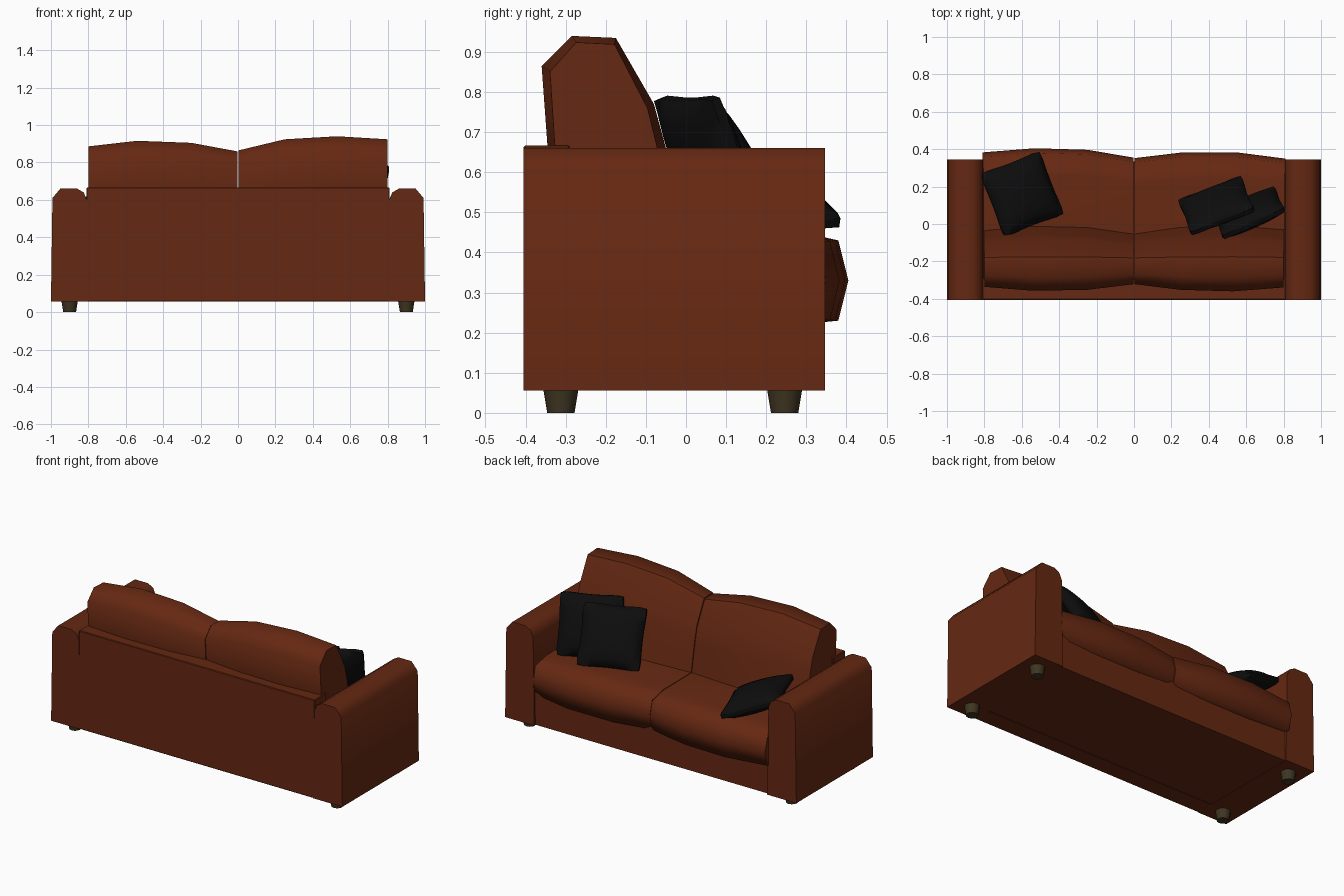
import bpy, bmesh, math
from mathutils import Matrix, Vector

if "Cube" in bpy.data.objects:
    bpy.data.objects.remove(bpy.data.objects["Cube"])


def material(name, rgb):
    m = bpy.data.materials.new(name)
    m.diffuse_color = (*rgb, 1)
    m.use_nodes = True
    m.node_tree.nodes["Principled BSDF"].inputs["Base Color"].default_value = m.diffuse_color
    return m


LEATHER = material("rust brown leather", (0.13, 0.021, 0.006))
BLACK = material("black fabric", (0.004, 0.004, 0.004))
WOOD = material("dark wood", (0.05, 0.037, 0.016))


def finish(bm, name, mat, angle=40):
    bmesh.ops.recalc_face_normals(bm, faces=bm.faces)
    me = bpy.data.meshes.new(name)
    bm.to_mesh(me)
    bm.free()
    me.materials.append(mat)
    ob = bpy.data.objects.new(name, me)
    bpy.context.collection.objects.link(ob)
    bpy.ops.object.select_all(action='DESELECT')
    ob.select_set(True)
    bpy.context.view_layer.objects.active = ob
    bpy.ops.object.shade_smooth_by_angle(angle=math.radians(angle))
    return ob


def loft(name, rings, mat, angle=40):
    """Skin matching rings of points and cap both ends."""
    bm = bmesh.new()
    vs = [[bm.verts.new(p) for p in r] for r in rings]
    n = len(vs[0])
    for a, b in zip(vs, vs[1:]):
        for i in range(n):
            j = (i + 1) % n
            bm.faces.new((a[i], a[j], b[j], b[i]))
    bm.faces.new(vs[0])
    bm.faces.new(vs[-1])
    return finish(bm, name, mat, angle)


def box(name, lo, hi, bevel=0.0):
    bm = bmesh.new()
    bmesh.ops.create_cube(bm, size=1)
    lo, hi = Vector(lo), Vector(hi)
    for v in bm.verts:
        v.co = Vector(((hi[i] + lo[i]) / 2 + v.co[i] * (hi[i] - lo[i])) for i in range(3))
    if bevel:
        bmesh.ops.bevel(bm, geom=bm.edges[:], offset=bevel, segments=1, affect='EDGES')
    return finish(bm, name, LEATHER, 30)


# Frame: back panel and seat base
box("back_panel", (-0.81, -0.405, 0.056), (0.81, -0.29, 0.667), 0.004)
box("seat_base", (-0.81, -0.30, 0.058), (0.81, 0.335, 0.26))

# Arms: chamfered profile run from back to front
ARM = [(1.0, 0.056), (0.992, 0.61), (0.95, 0.66), (0.86, 0.66),
       (0.825, 0.64), (0.808, 0.60), (0.80, 0.056)]
for side, label in ((-1, "left"), (1, "right")):
    loft(label + "_arm", [[(side * x, y, z) for x, z in ARM] for y in (-0.405, 0.346)],
         LEATHER, 50)

# Feet: tapered rounds
for sx in (-1, 1):
    for y in (-0.312, 0.246):
        rings = [[(sx * 0.9 + r * math.cos(math.tau * i / 12),
                   y + r * math.sin(math.tau * i / 12), z) for i in range(12)]
                 for r, z in ((0.034, 0), (0.044, 0.06))]
        loft("foot", rings, WOOD)

# Back cushions: side profile scaled at each station (x, height, depth)
BACK = [(-0.31, 0.40), (-0.345, 0.66), (-0.36, 0.865), (-0.285, 0.94),
        (-0.175, 0.935), (-0.08, 0.77), (-0.05, 0.66), (0.0, 0.42)]
BACK_STATIONS = {
    "left": [(-0.80, 0.90, 0.85), (-0.54, 0.955, 0.98), (-0.25, 0.935, 0.95), (-0.002, 0.85, 0.76)],
    "right": [(0.002, 0.86, 0.76), (0.25, 0.97, 0.95), (0.53, 1.0, 1.0), (0.80, 0.97, 0.87)]}
for label, st in BACK_STATIONS.items():
    loft(label + "_back_cushion",
         [[(x, -0.2 + (y + 0.2) * d, 0.4 + (z - 0.4) * h) for y, z in BACK] for x, h, d in st],
         LEATHER, 50)

# Seat cushions: same method (x, thickness, depth)
SEAT = [(-0.15, 0.24), (0.30, 0.222), (0.38, 0.23), (0.405, 0.33),
        (0.38, 0.43), (0.26, 0.457), (-0.15, 0.46)]
SEAT_STATIONS = {
    "left": [(-0.81, 0.88, 0.96), (-0.53, 1, 1), (-0.25, 1, 0.985), (-0.002, 0.9, 0.91)],
    "right": [(0.002, 0.9, 0.905), (0.26, 1, 0.96), (0.55, 1, 0.96), (0.81, 0.88, 0.90)]}
for label, st in SEAT_STATIONS.items():
    loft(label + "_seat_cushion",
         [[(x, -0.15 + (y + 0.15) * d, 0.335 + (z - 0.335) * t) for y, z in SEAT]
          for x, t, d in st], LEATHER, 75)


# Scatter pillows: plump squares with slightly pinched sides
def pillow(name, loc, turn, tilt, axis, half=0.19, thick=0.055):
    bm = bmesh.new()
    bmesh.ops.create_cube(bm, size=2)
    bmesh.ops.subdivide_edges(bm, edges=bm.edges[:], cuts=7, use_grid_fill=True)
    for v in bm.verts:
        x, y, z = v.co
        puff = math.sqrt(max(0, (1 - x * x) * (1 - y * y)))
        px = x * (1 - 0.07 * (1 - y * y)) * (1 - 0.07 * x ** 6 * y ** 6)
        py = y * (1 - 0.07 * (1 - x * x)) * (1 - 0.07 * x ** 6 * y ** 6)
        v.co = (px * half, py * half, z * (0.012 + thick * puff))
    m = (Matrix.Translation(loc) @ Matrix.Rotation(math.radians(turn), 4, 'Z')
         @ Matrix.Rotation(math.radians(tilt), 4, axis))
    bm.transform(m)
    return finish(bm, name, BLACK, 60)


pillow("lying_pillow", (-0.60, 0.16, 0.54), 21, 22, 'Y')
pillow("front_pillow", (0.44, 0.098, 0.61), 21, 121, 'X', thick=0.045)
pillow("rear_pillow", (0.615, 0.06, 0.617), 24, 111, 'X', thick=0.045)
